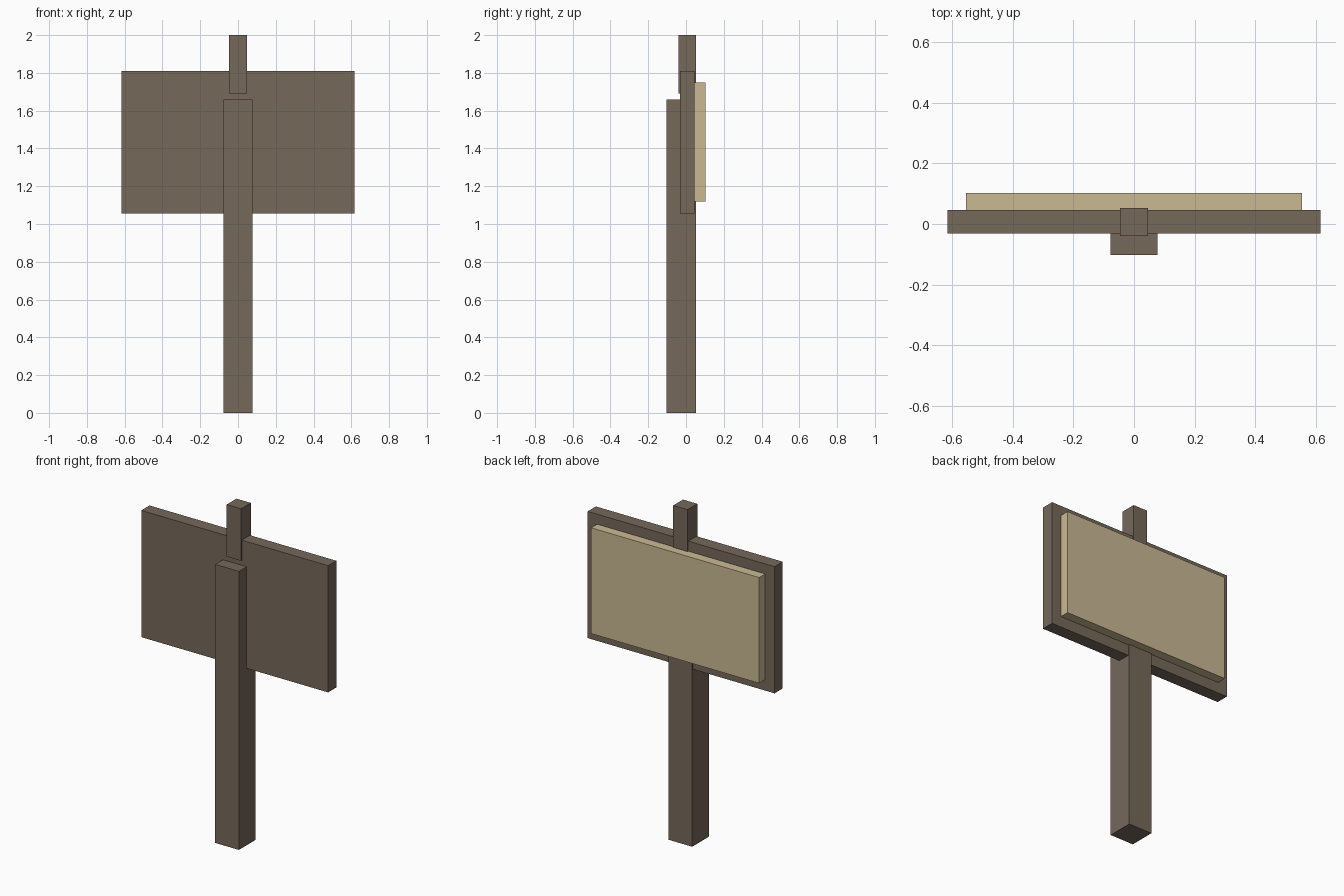
import bpy
from mathutils import Vector

cube = bpy.data.objects.get("Cube")
if cube:
    bpy.data.objects.remove(cube, do_unlink=True)


def make_material(name, rgb):
    mat = bpy.data.materials.new(name)
    mat.use_nodes = True
    mat.diffuse_color = (*rgb, 1)
    mat.node_tree.nodes["Principled BSDF"].inputs["Base Color"].default_value = (*rgb, 1)
    return mat


def box(name, half_width, y_range, z_range, mat):
    """Flat-faced box centred on x, spanning the given depth and height."""
    low = Vector((-half_width, y_range[0], z_range[0]))
    high = Vector((half_width, y_range[1], z_range[1]))
    bpy.ops.mesh.primitive_cube_add(size=1)
    obj = bpy.context.object
    obj.name = name
    obj.location = (low + high) / 2
    obj.scale = high - low
    bpy.ops.object.transform_apply(location=False, rotation=False, scale=True)
    obj.data.materials.append(mat)
    return obj


wood = make_material("brown wood", (0.181, 0.138, 0.102))
paper = make_material("pale parchment", (0.591, 0.491, 0.296))

# Main post and the short peg above it
box("post", 0.078, (-0.103, 0.053), (0, 1.66), wood)
box("top_peg", 0.047, (-0.039, 0.053), (1.69, 2), wood)

# Sign board with its raised panel
box("sign_board", 0.616, (-0.031, 0.046), (1.055, 1.81), wood)
box("sign_panel", 0.554, (0.045, 0.102), (1.12, 1.75), paper)
